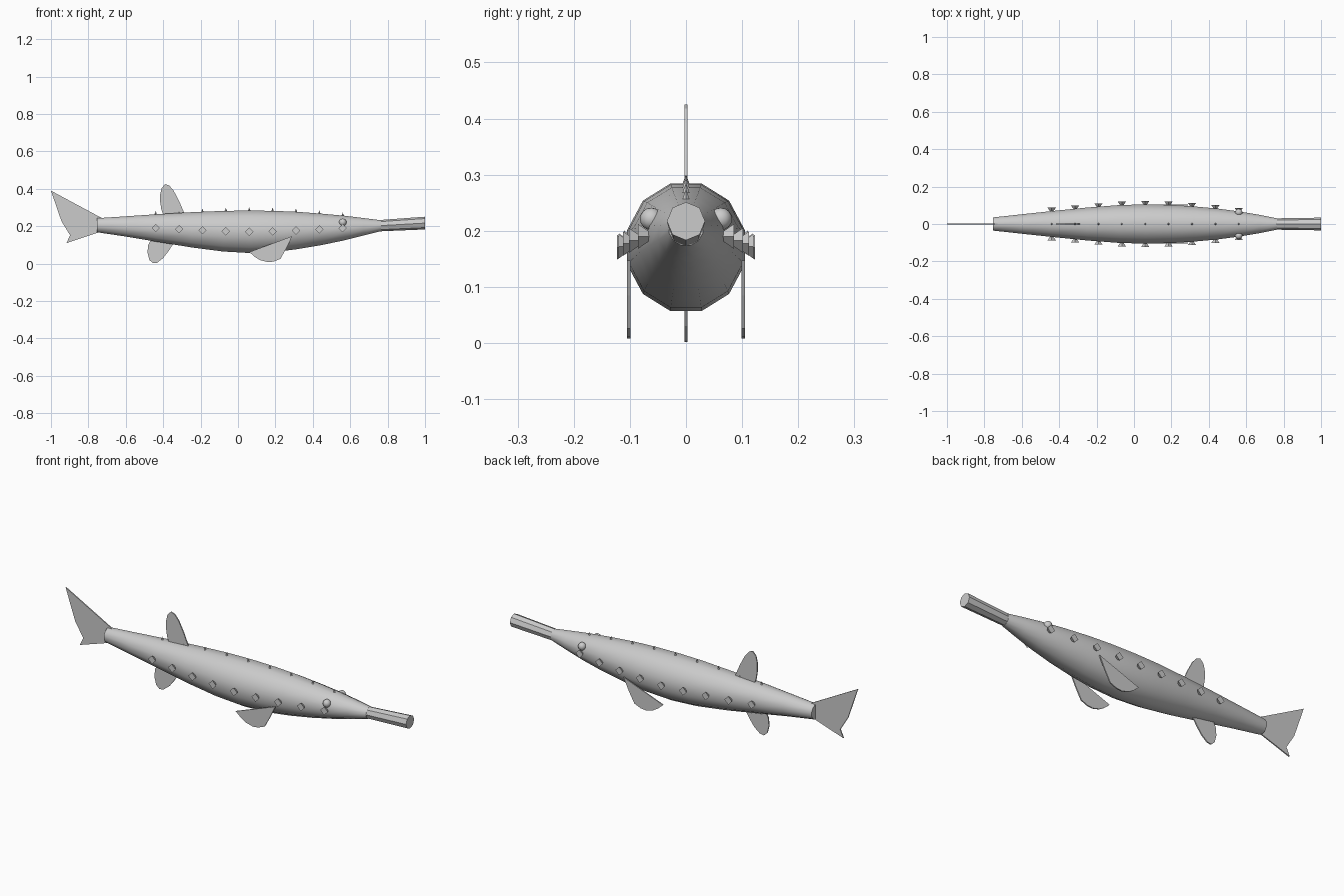
import bpy, bmesh
from math import sin, cos, pi, radians
from mathutils import Matrix, Vector

if "Cube" in bpy.data.objects:
    bpy.data.objects.remove(bpy.data.objects["Cube"])

# body profile: x, top z, bottom z, half width
PROFILE = [(-.755, .243, .168, .035), (-.6, .253, .145, .052), (-.44, .264, .118, .069),
           (-.25, .275, .087, .088), (-.08, .282, .065, .101), (.06, .284, .057, .105),
           (.2, .282, .063, .102), (.32, .277, .078, .094), (.45, .267, .1, .082),
           (.57, .256, .125, .066), (.67, .244, .15, .049), (.765, .232, .174, .03)]


def make(name, bm, smooth=False):
    bmesh.ops.recalc_face_normals(bm, faces=bm.faces[:])
    mesh = bpy.data.meshes.new(name)
    bm.to_mesh(mesh)
    bm.free()
    ob = bpy.data.objects.new(name, mesh)
    bpy.context.collection.objects.link(ob)
    if smooth:
        bpy.ops.object.select_all(action='DESELECT')
        bpy.context.view_layer.objects.active = ob
        ob.select_set(True)
        bpy.ops.object.shade_smooth_by_angle(angle=radians(40))
    return ob


def loft(name, rings, sides, turn, smooth):
    # rings: x, centre z, y radius, z radius
    bm = bmesh.new()
    loops = []
    for x, z, ry, rz in rings:
        angles = [2 * pi * (i + turn) / sides for i in range(sides)]
        loops.append([bm.verts.new((x, ry * sin(a), z + rz * cos(a))) for a in angles])
    for a, b in zip(loops, loops[1:]):
        for i in range(sides):
            j = (i + 1) % sides
            bm.faces.new((a[i], a[j], b[j], b[i]))
    bm.faces.new(loops[0])
    bm.faces.new(loops[-1])
    return make(name, bm, smooth)


def fin(name, outline, y=0, thick=.006):
    bm = bmesh.new()
    face = bm.faces.new([bm.verts.new((x, y - thick / 2, z)) for x, z in outline])
    ext = bmesh.ops.extrude_face_region(bm, geom=[face])
    moved = [v for v in ext['geom'] if isinstance(v, bmesh.types.BMVert)]
    bmesh.ops.translate(bm, verts=moved, vec=(0, thick, 0))
    return make(name, bm)


def section(x):
    for a, b in zip(PROFILE, PROFILE[1:]):
        if a[0] <= x <= b[0]:
            t = (x - a[0]) / (b[0] - a[0])
            return [p + (q - p) * t for p, q in zip(a, b)]


def pyramid(name, base, direction, radius, depth):
    # four-sided scute with its tip along direction
    bm = bmesh.new()
    d = Vector(direction)
    rot = d.to_track_quat('Z', 'Y').to_matrix().to_4x4()
    bmesh.ops.create_cone(bm, cap_ends=True, segments=4, radius1=radius, radius2=0, depth=depth,
                          matrix=Matrix.Translation(Vector(base) + d * depth / 2) @ rot)
    return make(name, bm)


# body and snout
k = cos(pi / 12)
loft("body", [(x, (t + b) / 2, w / k, (t - b) / 2 / k) for x, t, b, w in PROFILE], 12, .5, True)
loft("snout", [(.74, .202, .03, .03), (1, .217, .034, .034)], 8, 0, False)

# scute rows along the back and flanks
for i in range(9):
    x = -.44 + .125 * i
    _, top, bottom, w = section(x)
    pyramid(f"back_scute_{i}", (x, 0, top - .019), (0, 0, 1), .013, .036)
    for s, side in ((-1, "right"), (1, "left")):
        z = (top + bottom) / 2
        pyramid(f"{side}_scute_{i}", (x, s * (w + .018), z), (0, -s, 0), .022, .032)

# eyes and paired fins
for s, side in ((-1, "right"), (1, "left")):
    bm = bmesh.new()
    bmesh.ops.create_uvsphere(bm, u_segments=12, v_segments=8, radius=.02,
                              matrix=Matrix.Translation((.56, s * .062, .221)))
    make(f"{side}_eye", bm, True)
    fin(f"{side}_pectoral_fin", [(.29, .147), (.06, .062), (.09, .036), (.12, .018), (.16, .008),
                                 (.19, .011), (.227, .026), (.26, .085)], s * .102)

# single fins and tail
fin("dorsal_fin", [(-.4, .26), (-.41, .29), (-.416, .33), (-.416, .37), (-.408, .405),
                   (-.389, .425), (-.368, .418), (-.345, .392), (-.315, .335), (-.285, .265)])
fin("anal_fin", [(-.465, .13), (-.48, .1), (-.484, .06), (-.474, .02), (-.455, .002), (-.432, .005),
                 (-.4, .03), (-.372, .066), (-.34, .115)])
fin("tail_fin", [(-1, .39), (-.73, .245), (-.73, .172), (-.917, .11), (-.898, .152), (-.944, .227)])
